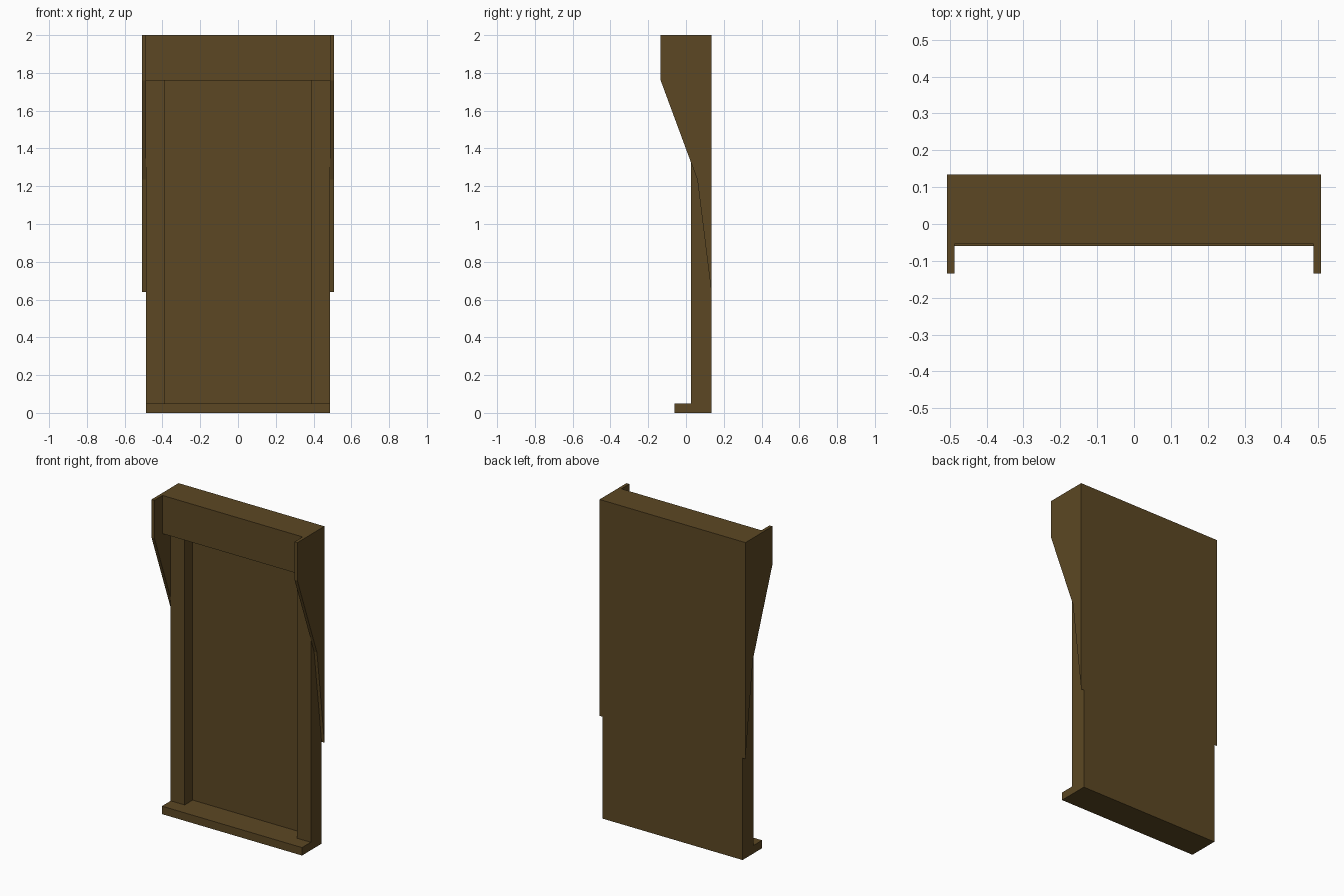
import bpy, bmesh

if "Cube" in bpy.data.objects:
    bpy.data.objects.remove(bpy.data.objects["Cube"])

wood = bpy.data.materials.new("dark_wood")
wood.diffuse_color = (0.107, 0.064, 0.017, 1)
wood.use_nodes = True
wood.node_tree.nodes["Principled BSDF"].inputs["Base Color"].default_value = wood.diffuse_color


def prism(name, profile, x0, x1):
    """Extrude a (y, z) profile along x from x0 to x1."""
    bm = bmesh.new()
    face = bm.faces.new([bm.verts.new((x0, y, z)) for y, z in profile])
    ext = bmesh.ops.extrude_face_region(bm, geom=[face])
    moved = [v for v in ext["geom"] if isinstance(v, bmesh.types.BMVert)]
    bmesh.ops.translate(bm, verts=moved, vec=(x1 - x0, 0, 0))
    bmesh.ops.recalc_face_normals(bm, faces=bm.faces[:])
    me = bpy.data.meshes.new(name)
    bm.to_mesh(me)
    bm.free()
    me.materials.append(wood)
    ob = bpy.data.objects.new(name, me)
    bpy.context.collection.objects.link(ob)
    return ob


def rect(y0, y1, z0, z1):
    return [(y0, z0), (y1, z0), (y1, z1), (y0, z1)]


BACK = 0.134

# Bottom ledge, recessed back board and top header
prism("bottom_ledge", rect(-0.06, BACK, 0, 0.05), -0.487, 0.487)
prism("back_board", rect(0.107, BACK, 0.05, 1.76), -0.39, 0.39)
prism("top_header", rect(-0.054, BACK, 1.76, 2), -0.49, 0.49)

# Upright posts and tapered outer cheeks, one per side
cheek = [(BACK, 2), (-BACK, 2), (-BACK, 1.76), (0.06, 1.235), (BACK, 0.64)]
for side, s in (("left", -1), ("right", 1)):
    prism(side + "_post", rect(0.027, BACK, 0.05, 1.76), s * 0.39, s * 0.487)
    prism(side + "_cheek", cheek, s * 0.487, s * 0.507)
